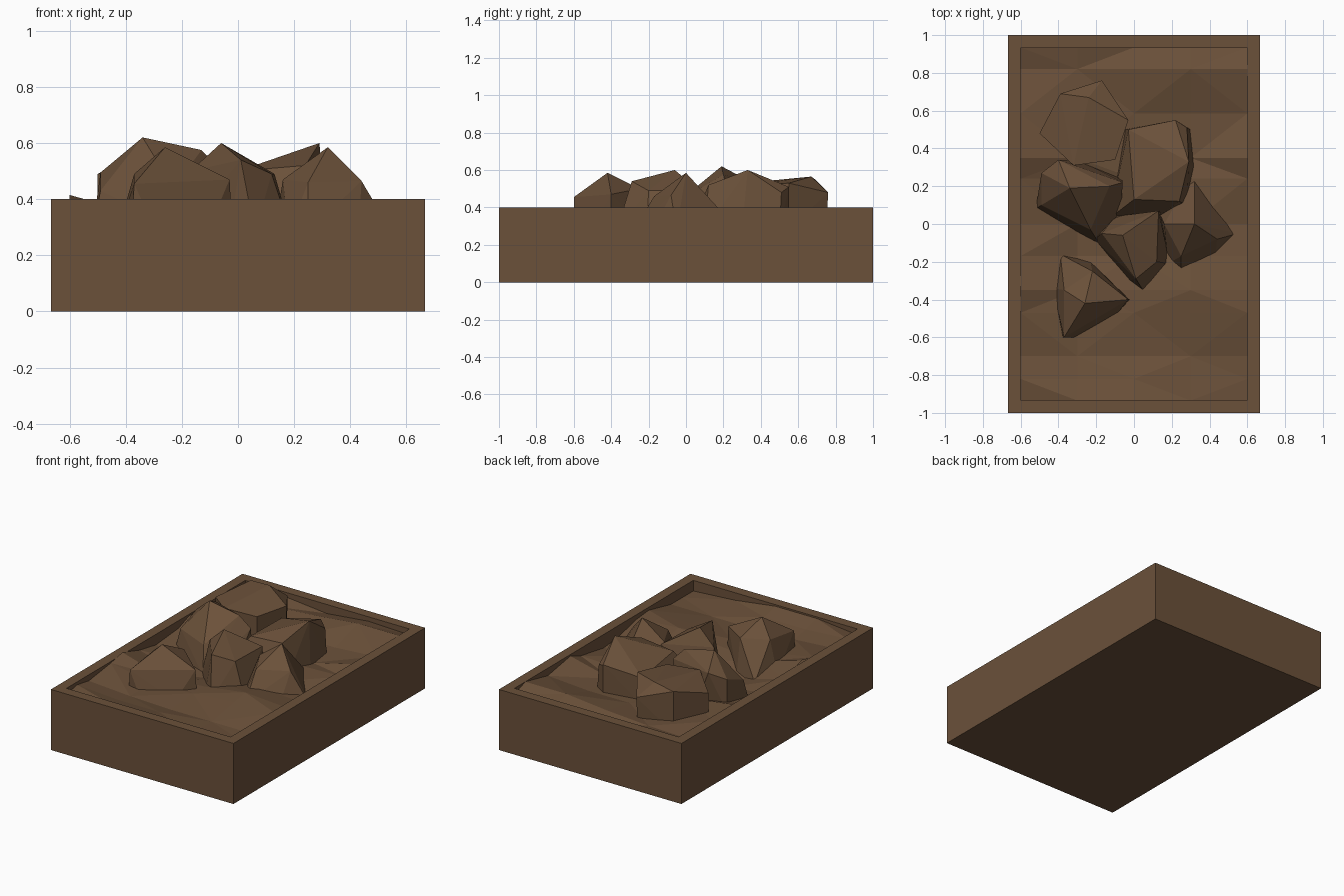
import bpy, bmesh
from mathutils import Vector

if "Cube" in bpy.data.objects:
    bpy.data.objects.remove(bpy.data.objects["Cube"], do_unlink=True)

HALF_X, HALF_Y, RIM_Z = 0.667, 1.0, 0.4
INNER_X, INNER_Y, FLOOR_Z = 0.6, 0.935, 0.24
BASE_Z = 0.28

earth = bpy.data.materials.new("earth_brown")
earth.use_nodes = True
colour = (0.147, 0.082, 0.042, 1)
earth.diffuse_color = colour
shader = earth.node_tree.nodes["Principled BSDF"]
shader.inputs["Base Color"].default_value = colour
shader.inputs["Roughness"].default_value = 0.9


def finish(name, bm):
    bmesh.ops.recalc_face_normals(bm, faces=bm.faces)
    mesh = bpy.data.meshes.new(name)
    bm.to_mesh(mesh)
    bm.free()
    mesh.materials.append(earth)
    obj = bpy.data.objects.new(name, mesh)
    bpy.context.collection.objects.link(obj)


# Open tray: block whose top is inset and pushed down
bm = bmesh.new()
bmesh.ops.create_cube(bm, size=1)
for v in bm.verts:
    v.co = Vector((v.co.x * 2 * HALF_X, v.co.y * 2 * HALF_Y, (v.co.z + 0.5) * RIM_Z))
top = max(bm.faces, key=lambda f: f.calc_center_median().z)
bmesh.ops.inset_region(bm, faces=[top], thickness=HALF_X - INNER_X, use_even_offset=True)
floor = bmesh.ops.extrude_discrete_faces(bm, faces=[top])["faces"][0]
for v in floor.verts:
    v.co.z = FLOOR_Z
finish("tray", bm)

# Uneven ground, hollow in the middle: each row runs left to right and gives the depth
# below the rim in hundredths (hex digits), n marks a hump just above the rim
rows = [(-INNER_Y, "41157"), (-.82, "24467"), (-.7, "46777"), (-.47, "16532"),
        (-.35, "n7513"), (-.17, "4c857"), (0, "7b879"), (.24, "58865"), (.35, "15881"),
        (.585, "35775"), (.82, "65300"), (INNER_Y, "33634")]
bm = bmesh.new()
grid = []
for y, row in rows:
    line = []
    for i, depth in enumerate(row):
        x = -INNER_X + 2 * INNER_X * i / (len(row) - 1)
        z = RIM_Z + 0.015 if depth == "n" else RIM_Z - int(depth, 16) / 100
        line.append(bm.verts.new((x, y, z)))
    grid.append(line)
for j, (near, far) in enumerate(zip(grid, grid[1:])):
    for i in range(len(near) - 1):
        a, b, c, d = near[i], near[i + 1], far[i + 1], far[i]
        tris = ((a, b, c), (a, c, d)) if (i + j) % 2 else ((a, b, d), (b, c, d))
        for tri in tris:
            bm.faces.new(tri)
finish("ground", bm)


# Boulders: convex chunks from a buried outline and a few crown points
def boulder(name, outline, crown):
    bm = bmesh.new()
    for x, y in outline:
        bm.verts.new((x, y, BASE_Z))
    for point in crown:
        bm.verts.new(point)
    hull = bmesh.ops.convex_hull(bm, input=bm.verts)
    loose = set(hull["geom_interior"]) | set(hull["geom_unused"])
    bmesh.ops.delete(bm, geom=[g for g in loose if isinstance(g, bmesh.types.BMVert)],
                     context="VERTS")
    finish(name, bm)


boulder("back_boulder",
        [(-.5, .48), (-.39, .69), (-.17, .75), (-.03, .55), (-.1, .34), (-.32, .31)],
        [(-.5, .48, .49), (-.39, .69, .55), (-.17, .76, .48), (-.03, .55, .53),
         (-.1, .34, .52), (-.32, .31, .53), (-.24, .67, .565)])
boulder("left_boulder",
        [(-.52, .08), (-.49, .27), (-.3, .34), (-.06, .24), (-.07, .05), (-.18, -.11)],
        [(-.34, .19, .62), (-.13, .2, .575), (-.49, .27, .495), (-.4, .34, .54),
         (-.49, .1, .43), (-.06, .22, .5), (-.23, -.03, .44)])
boulder("centre_boulder",
        [(-.13, .03), (-.05, .5), (.22, .55), (.3, .5), (.32, .3), (.28, .1), (.1, .02)],
        [(.29, .33, .6), (.22, .55, .51), (-.03, .5, .47), (0, .13, .5),
         (.24, .12, .52), (.28, .51, .48)])
boulder("front_boulder",
        [(-.21, -.08), (-.1, .04), (.14, .07), (.19, -.21), (.06, -.37), (-.03, -.3)],
        [(-.06, -.06, .6), (.01, -.29, .54), (.12, -.2, .49), (.13, .07, .49),
         (-.17, -.05, .5)])
boulder("right_boulder",
        [(.13, .07), (.18, -.21), (.25, -.28), (.43, -.18), (.55, -.05), (.43, .12),
         (.32, .28)],
        [(.32, 0, .585), (.44, -.08, .465), (.16, 0, .47), (.25, -.17, .46)])
boulder("front_left_boulder",
        [(-.39, -.16), (-.23, -.2), (-.02, -.4), (-.11, -.5), (-.29, -.6), (-.38, -.6),
         (-.43, -.34)],
        [(-.26, -.42, .585), (-.37, -.35, .49), (-.03, -.4, .47), (-.37, -.6, .455),
         (-.22, -.25, .5)])
